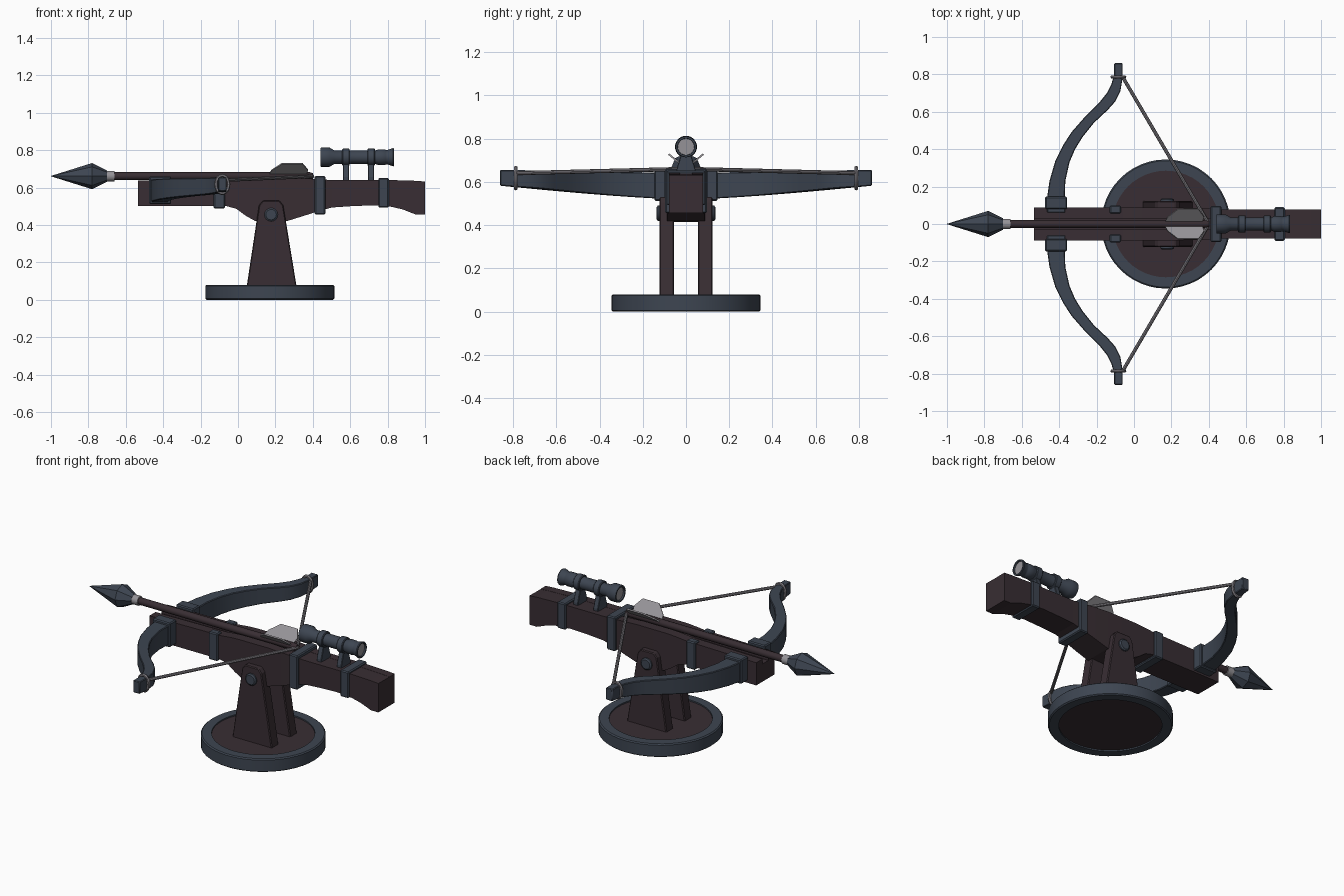
import bpy, bmesh, math
from mathutils import Vector, Matrix

if "Cube" in bpy.data.objects:
    bpy.data.objects.remove(bpy.data.objects["Cube"])


def material(name, rgb):
    m = bpy.data.materials.new(name)
    m.diffuse_color = (*rgb, 1)
    m.use_nodes = True
    m.node_tree.nodes["Principled BSDF"].inputs["Base Color"].default_value = m.diffuse_color
    return m


WOOD = material("dark wood", (0.040, 0.027, 0.033))
STEEL = material("blue steel", (0.047, 0.060, 0.083))
PALE = material("pale grey", (0.30, 0.29, 0.31))
CORD = material("cord grey", (0.20, 0.19, 0.21))


def finish(name, bm, mat, bevel=0, smooth=False):
    bmesh.ops.recalc_face_normals(bm, faces=bm.faces)
    me = bpy.data.meshes.new(name)
    bm.to_mesh(me)
    bm.free()
    me.materials.append(mat)
    ob = bpy.data.objects.new(name, me)
    bpy.context.collection.objects.link(ob)
    if bevel:
        b = ob.modifiers.new("bevel", 'BEVEL')
        b.width, b.segments, b.limit_method = bevel, 1, 'ANGLE'
        b.angle_limit = math.radians(40)
    if smooth:
        bpy.ops.object.select_all(action='DESELECT')
        bpy.context.view_layer.objects.active = ob
        ob.select_set(True)
        bpy.ops.object.shade_smooth_by_angle(angle=math.radians(35))
    return ob


def loft(name, rings, mat, bevel=0, smooth=False, closed=False):
    """Skin a list of equal-length point rings; cap the ends unless closed."""
    bm = bmesh.new()
    vs = [[bm.verts.new(p) for p in r] for r in rings]
    n = len(rings[0])
    for a, b in zip(vs, vs[1:] + (vs[:1] if closed else [])):
        for i in range(n):
            j = (i + 1) % n
            bm.faces.new((a[i], a[j], b[j], b[i]))
    if not closed:
        bm.faces.new(vs[0])
        bm.faces.new(vs[-1])
    return finish(name, bm, mat, bevel, smooth)


def lathe(name, prof, mat, loc, axis='X', n=24, smooth=True, closed=False):
    """Revolve (distance, radius) pairs about an axis through loc."""
    rings = []
    for t, r in prof:
        ring = []
        for i in range(n):
            a = 2 * math.pi * i / n
            c, s = r * math.cos(a), r * math.sin(a)
            p = {'X': (t, c, s), 'Y': (c, t, s), 'Z': (c, s, t)}[axis]
            ring.append(Vector(loc) + Vector(p))
        rings.append(ring)
    return loft(name, rings, mat, 0, smooth, closed)


def box(name, x, y, z, mat, bevel=0.006):
    rings = [[(a, y[0], z[0]), (a, y[1], z[0]), (a, y[1], z[1]), (a, y[0], z[1])] for a in x]
    return loft(name, rings, mat, bevel)


def rod(name, a, b, r, mat, n=8):
    a, b = Vector(a), Vector(b)
    bm = bmesh.new()
    m = Matrix.Translation((a + b) / 2) @ (b - a).to_track_quat('Z', 'Y').to_matrix().to_4x4()
    bmesh.ops.create_cone(bm, cap_ends=True, segments=n, radius1=r, radius2=r,
                          depth=(b - a).length, matrix=m)
    return finish(name, bm, mat, 0, True)


# Round base: steel rim around a slightly recessed wooden disc
CX = 0.17
lathe("base_rim", [(0, 0.285), (0, 0.338), (0.006, 0.345), (0.074, 0.345), (0.08, 0.338), (0.08, 0.285)],
      STEEL, (CX, 0, 0), 'Z', 48, closed=True)
lathe("base_disc", [(0.008, 0.29), (0.072, 0.29)], WOOD, (CX, 0, 0), 'Z', 48)

# Two tapered uprights with pivot bolts
SIDE = [(0.045, 0.06), (0.315, 0.06), (0.242, 0.505), (0.222, 0.53), (0.132, 0.53), (0.112, 0.505)]
for s, tag in ((1, "left"), (-1, "right")):
    loft("upright_" + tag, [[(x, s * y, z) for x, z in SIDE] for y in (0.055, 0.122)], WOOD, 0.005)
    lathe("pivot_bolt_" + tag, [(s * 0.08, 0.036), (s * 0.13, 0.036), (s * 0.136, 0.028)],
          STEEL, (0.177, 0, 0.455), 'Y', 16)
rod("pivot_axle", (0.177, -0.1, 0.455), (0.177, 0.1, 0.455), 0.025, STEEL, 16)

# Stock: lofted stations (x, bottom, top, half width, groove depth)
STOCK = [(-0.535, 0.50, 0.638, 0.088, 0.03), (-0.06, 0.50, 0.645, 0.088, 0.03),
         (-0.01, 0.487, 0.65, 0.088, 0.03), (0.04, 0.45, 0.654, 0.088, 0.03),
         (0.09, 0.422, 0.655, 0.088, 0.03), (0.16, 0.415, 0.655, 0.088, 0.03),
         (0.26, 0.42, 0.655, 0.087, 0.03), (0.35, 0.448, 0.65, 0.085, 0.03),
         (0.42, 0.47, 0.645, 0.082, 0.03), (0.425, 0.471, 0.645, 0.08, 0.001),
         (0.50, 0.493, 0.64, 0.078, 0.001), (0.60, 0.50, 0.64, 0.078, 0.001),
         (0.72, 0.505, 0.64, 0.078, 0.001), (0.82, 0.497, 0.64, 0.078, 0.001),
         (0.88, 0.483, 0.638, 0.078, 0.001), (0.95, 0.456, 0.636, 0.078, 0.001),
         (1.0, 0.456, 0.632, 0.078, 0.001)]
G = 0.028
loft("stock", [[(x, -w, b), (x, w, b), (x, w, t), (x, G, t), (x, G, t - d),
                (x, -G, t - d), (x, -G, t), (x, -w, t)] for x, b, t, w, d in STOCK], WOOD)

# Steel bands round the stock
for s, tag in ((1, "left"), (-1, "right")):
    box("front_band_side_" + tag, (-0.13, -0.07), sorted((s * 0.055, s * 0.1)), (0.487, 0.655), STEEL)
box("front_band_bottom", (-0.13, -0.07), (-0.1, 0.1), (0.487, 0.52), STEEL)
box("middle_band", (0.41, 0.467), (-0.097, 0.097), (0.455, 0.662), STEEL)
box("rear_band", (0.75, 0.806), (-0.09, 0.09), (0.492, 0.652), STEEL)

# Bow limbs: (outer x, outer y, inner x, inner y), with collars, cord loops and string
BOW = [(-0.465, 0.06, -0.366, 0.06), (-0.465, 0.14, -0.37, 0.14), (-0.452, 0.23, -0.367, 0.23),
       (-0.42, 0.34, -0.345, 0.33), (-0.38, 0.42, -0.315, 0.40), (-0.335, 0.49, -0.275, 0.465),
       (-0.265, 0.57, -0.215, 0.54), (-0.185, 0.65, -0.14, 0.61), (-0.145, 0.70, -0.10, 0.655),
       (-0.12, 0.75, -0.073, 0.71), (-0.106, 0.80, -0.061, 0.78), (-0.106, 0.86, -0.061, 0.86)]
for s, tag in ((1, "left"), (-1, "right")):
    rings = []
    for xo, yo, xi, yi in BOW:
        k = (yo - 0.06) / 0.8
        b, t = 0.52 + 0.062 * k ** 1.3, 0.642 + 0.013 * k
        rings.append([(xo, s * yo, b), (xi, s * yi, b), (xi, s * yi, t), (xo, s * yo, t)])
    loft("bow_limb_" + tag, rings, STEEL, 0.004, True)
    box("bow_collar_" + tag, (-0.475, -0.357), sorted((s * 0.08, s * 0.146)), (0.512, 0.66), STEEL)
    # cord loop: rectangular path rounded round the limb tip
    loop = []
    for i in range(20):
        a = 2 * math.pi * i / 20
        d = Vector((math.cos(a), 0, math.sin(a)))
        c = Vector((-0.084, s * 0.787, 0.617)) + Vector((0.034 * d.x, 0, 0.048 * d.z))
        loop.append([c + 0.009 * (d * math.cos(q) + Vector((0, math.sin(q), 0)))
                     for q in (j * math.pi / 3 for j in range(6))])
    loft("cord_loop_" + tag, loop, CORD, 0, True, True)
    rod("bowstring_" + tag, (-0.06, s * 0.785, 0.64), (0.40, 0, 0.66), 0.0095, CORD)

# Arrow: shaft, collar, faceted head and nock
AZ = 0.661
lathe("arrow_shaft", [(-0.70, 0.021), (0.385, 0.021), (0.40, 0.016)], WOOD, (0, 0, AZ), n=12)
lathe("arrow_collar", [(-0.705, 0.028), (-0.66, 0.028)], PALE, (0, 0, AZ), n=12)
lathe("arrow_head", [(-1.0, 0.001), (-0.78, 0.07), (-0.70, 0.03)], STEEL, (0, 0, AZ), n=8, smooth=False)

# Fletching: two raised vanes in a V
VANE = [(0.165, 0.015), (0.18, 0.05), (0.235, 0.105), (0.345, 0.105), (0.375, 0.05), (0.365, 0.015)]
for s, tag in ((1, "left"), (-1, "right")):
    a = math.radians(40)
    u, v = Vector((0, s * math.cos(a), math.sin(a))), Vector((0, -s * math.sin(a), math.cos(a)))
    loft("arrow_vane_" + tag, [[Vector((x, 0, AZ)) + u * r + v * h for x, r in VANE]
                               for h in (-0.004, 0.004)], PALE)

# Scope: hollow-ended tube, lenses, clamp rings and splayed feet
SZ = 0.762
lathe("scope_tube", [(0.455, 0.038), (0.44, 0.04), (0.44, 0.049), (0.445, 0.051), (0.49, 0.051),
                     (0.515, 0.036), (0.735, 0.036), (0.75, 0.042), (0.785, 0.042), (0.79, 0.039),
                     (0.80, 0.039), (0.83, 0.049), (0.835, 0.047), (0.835, 0.039), (0.82, 0.037)],
      STEEL, (0, 0, SZ))
for tag, x in (("front", 0.452), ("rear", 0.823)):
    lathe("scope_lens_" + tag, [(x - 0.003, 0.038), (x + 0.003, 0.038)], PALE, (0, 0, SZ))
for tag, x in (("front", 0.577), ("rear", 0.712)):
    lathe("scope_ring_" + tag, [(x - 0.02, 0.042), (x - 0.016, 0.046), (x + 0.016, 0.046), (x + 0.02, 0.042)],
          STEEL, (0, 0, SZ))
    loft("scope_foot_" + tag, [[(x + e, -0.045, 0.635), (x + e, 0.045, 0.635), (x + e, 0.045, 0.655),
                                (x + e, 0.022, 0.73), (x + e, -0.022, 0.73), (x + e, -0.045, 0.655)]
                               for e in (-0.016, 0.016)], STEEL, 0.003)
